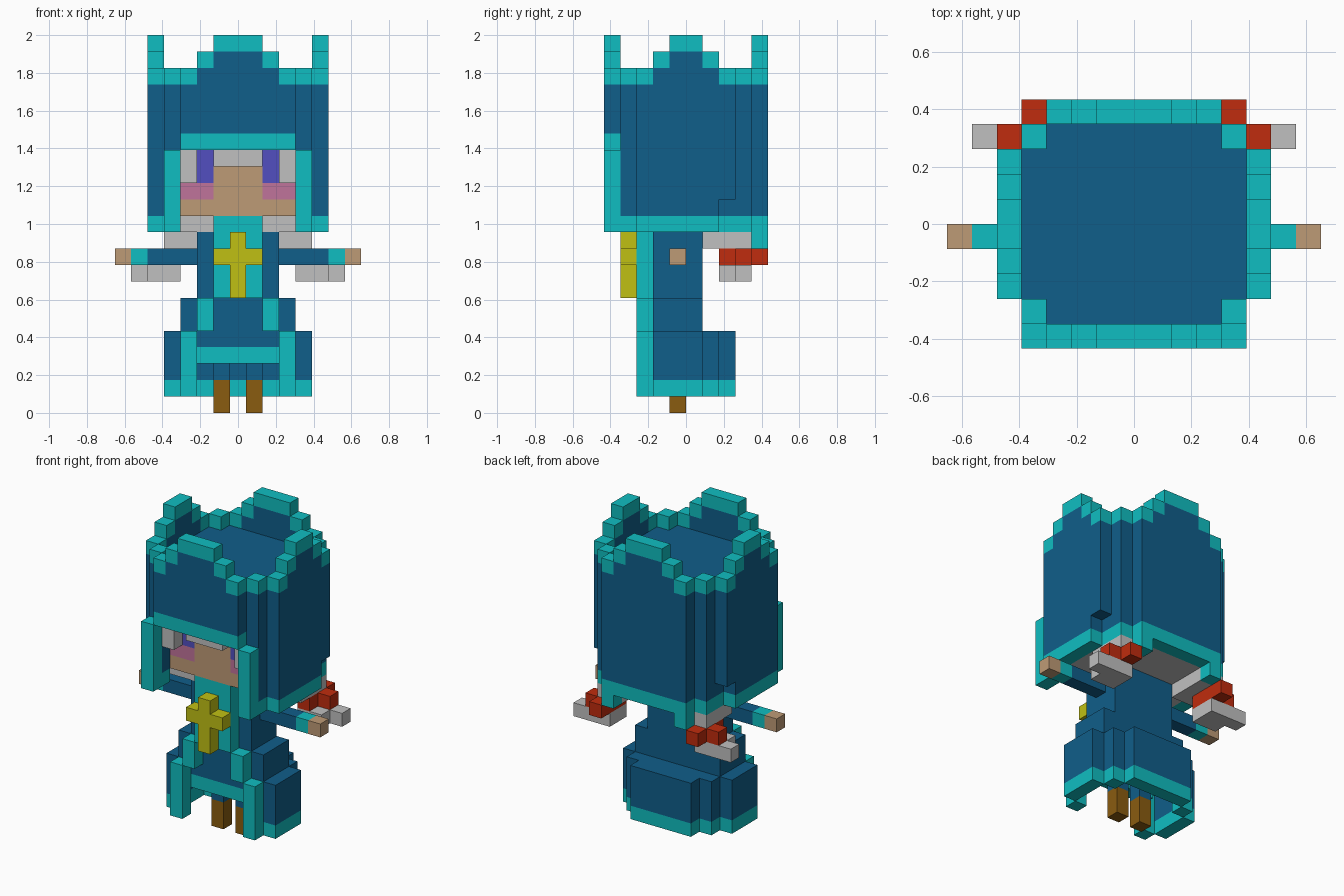
import bpy, bmesh
from mathutils import Vector

cube = bpy.data.objects.get("Cube")
if cube:
    bpy.data.objects.remove(cube, do_unlink=True)

U = 2 / 23          # edge length of one block


def lin(c):
    c /= 255
    return c / 12.92 if c <= 0.04045 else ((c + 0.055) / 1.055) ** 2.4


COLOURS = {
    "blue": (16, 94, 138), "teal": (16, 190, 193), "skin": (190, 155, 118),
    "white": (192, 192, 192), "purple": (82, 78, 192), "pink": (192, 115, 155),
    "yellow": (192, 192, 20), "red": (192, 44, 14), "brown": (138, 92, 16),
}
MATS = {}
for name, rgb in COLOURS.items():
    m = bpy.data.materials.new(name)
    m.use_nodes = True
    col = tuple(lin(c) for c in rgb) + (1,)
    m.diffuse_color = col
    bsdf = next(n for n in m.node_tree.nodes if n.type == 'BSDF_PRINCIPLED')
    bsdf.inputs["Base Color"].default_value = col
    MATS[name] = m

cells = {}          # (x, y, z) -> (part, colour)


def fill(part, colour, xs, ys, zs, mirror=False):
    """Fill inclusive block ranges; later fills replace earlier ones."""
    for x in range(xs[0], xs[1] + 1):
        for y in range(ys[0], ys[1] + 1):
            for z in range(zs[0], zs[1] + 1):
                cells[x, y, z] = (part, colour)
                if mirror:
                    cells[-x, y, z] = (part, colour)


def pair(part, colour, xs, ys, zs):
    fill(part, colour, xs, ys, zs, True)


# Legs, with blue upper blocks inside the skirt
pair("legs", "brown", (1, 1), (-1, -1), (0, 1))
pair("legs", "blue", (1, 1), (-1, -1), (2, 3))

# Hollow skirt: stepped wall, teal hem, closed top
for z0, z1, c in ((1, 1, "teal"), (2, 4, "blue")):
    pair("skirt", c, (4, 4), (-2, 0), (z0, z1))
    pair("skirt", c, (3, 3), (1, 1), (z0, z1))
    fill("skirt", c, (-2, 2), (2, 2), (z0, z1))
fill("skirt", "blue", (-3, 3), (-2, 1), (4, 4))
fill("skirt", "teal", (-2, 2), (-2, -2), (3, 3))

# Torso and the teal coat edges down the front
fill("torso", "blue", (-3, 3), (-2, 0), (5, 6))
fill("torso", "blue", (-2, 2), (-2, 0), (7, 10))
pair("coat_trim", "teal", (3, 3), (-3, -3), (1, 4))
pair("coat_trim", "teal", (2, 2), (-3, -3), (5, 6))
fill("coat_trim", "teal", (-1, 1), (-3, -3), (7, 11))

# Cross pendant
fill("cross", "yellow", (0, 0), (-4, -4), (7, 10))
fill("cross", "yellow", (-1, 1), (-4, -4), (9, 9))

# Arms
pair("arms", "blue", (3, 5), (-1, -1), (9, 9))
pair("arms", "teal", (6, 6), (-1, -1), (9, 9))
pair("arms", "skin", (7, 7), (-1, -1), (9, 9))

# Head and face
fill("head", "skin", (-3, 3), (-3, 3), (12, 15))
pair("head", "pink", (2, 3), (-3, -3), (13, 13))
pair("head", "purple", (2, 2), (-3, -3), (14, 15))

# Hair: fringe, underside and two tied tails
pair("hair", "white", (3, 3), (-4, -4), (14, 15))
fill("hair", "white", (-1, 1), (-4, -4), (15, 15))
fill("hair", "white", (-4, 4), (-2, 3), (11, 11))
pair("hair", "white", (3, 4), (1, 3), (10, 10))
pair("hair", "white", (4, 5), (2, 3), (8, 8))
pair("hair", "white", (6, 6), (3, 3), (8, 8))
pair("hair_ties", "red", (4, 4), (2, 4), (9, 9))
pair("hair_ties", "red", (5, 5), (3, 3), (9, 9))

# Hood: solid crown, rounded walls, teal hem
fill("hood", "blue", (-4, 4), (-4, 3), (16, 19))
pair("hood", "blue", (4, 4), (-4, 3), (12, 15))
pair("hood", "blue", (5, 5), (-3, 2), (12, 19))
fill("hood", "blue", (-3, 3), (4, 4), (12, 19))
fill("hood", "blue", (-3, 3), (-5, -5), (17, 19))
pair("hood", "teal", (5, 5), (-3, 1), (11, 11))
pair("hood", "teal", (4, 4), (-4, -4), (11, 11))
pair("hood", "teal", (4, 4), (2, 3), (11, 11))
fill("hood", "teal", (-3, 3), (4, 4), (11, 11))
pair("hood", "teal", (3, 3), (4, 4), (10, 10))
for z in (11, 12):                       # notch for the hair tails
    for x in (-5, 5):
        cells.pop((x, 2, z), None)

# Teal frame round the face
pair("face_frame", "teal", (4, 4), (-5, -5), (11, 15))
fill("face_frame", "teal", (-3, 3), (-5, -5), (16, 16))


# Crown rim: blue steps capped in teal, with a peak on each side
def rim(x, y, height):
    if height > 20:
        fill("crown_rim", "blue", (x, x), (y, y), (20, height - 1))
    fill("crown_rim", "teal", (x, x), (y, y), (height, height))


for y in (-5, 4):
    for x in range(-3, 4):
        rim(x, y, {3: 20, 2: 21}.get(abs(x), 22))
for x in (-5, 5):
    for y, h in zip(range(-3, 3), (20, 21, 22, 22, 21, 20)):
        rim(x, y, h)
for x in (-4, 4):
    for y in (-4, 3):
        rim(x, y, 20)


# Turn each part's blocks into one clean outer shell
def build(part):
    own = {k: c for k, (p, c) in cells.items() if p == part}
    used = sorted(set(own.values()))
    bm = bmesh.new()
    for k, colour in own.items():
        centre = Vector((k[0], k[1] + 0.5, k[2] + 0.5))
        for axis in range(3):
            for s in (-1, 1):
                n = [0, 0, 0]
                n[axis] = s
                if (k[0] + n[0], k[1] + n[1], k[2] + n[2]) in cells:
                    continue
                a, b = Vector((0, 0, 0)), Vector((0, 0, 0))
                a[(axis + 1) % 3] = 0.5
                b[(axis + 2) % 3] = 0.5 * s
                mid = centre + Vector(n) * 0.5
                quad = (mid - a - b, mid + a - b, mid + a + b, mid - a + b)
                f = bm.faces.new([bm.verts.new(v * U) for v in quad])
                f.material_index = used.index(colour)
    bmesh.ops.remove_doubles(bm, verts=bm.verts, dist=U * 0.01)
    bmesh.ops.dissolve_limit(bm, angle_limit=0.01, verts=bm.verts,
                             edges=bm.edges, delimit={'MATERIAL'})
    me = bpy.data.meshes.new(part)
    bm.to_mesh(me)
    bm.free()
    for c in used:
        me.materials.append(MATS[c])
    bpy.context.scene.collection.objects.link(bpy.data.objects.new(part, me))


for part in sorted({p for p, _ in cells.values()}):
    build(part)
